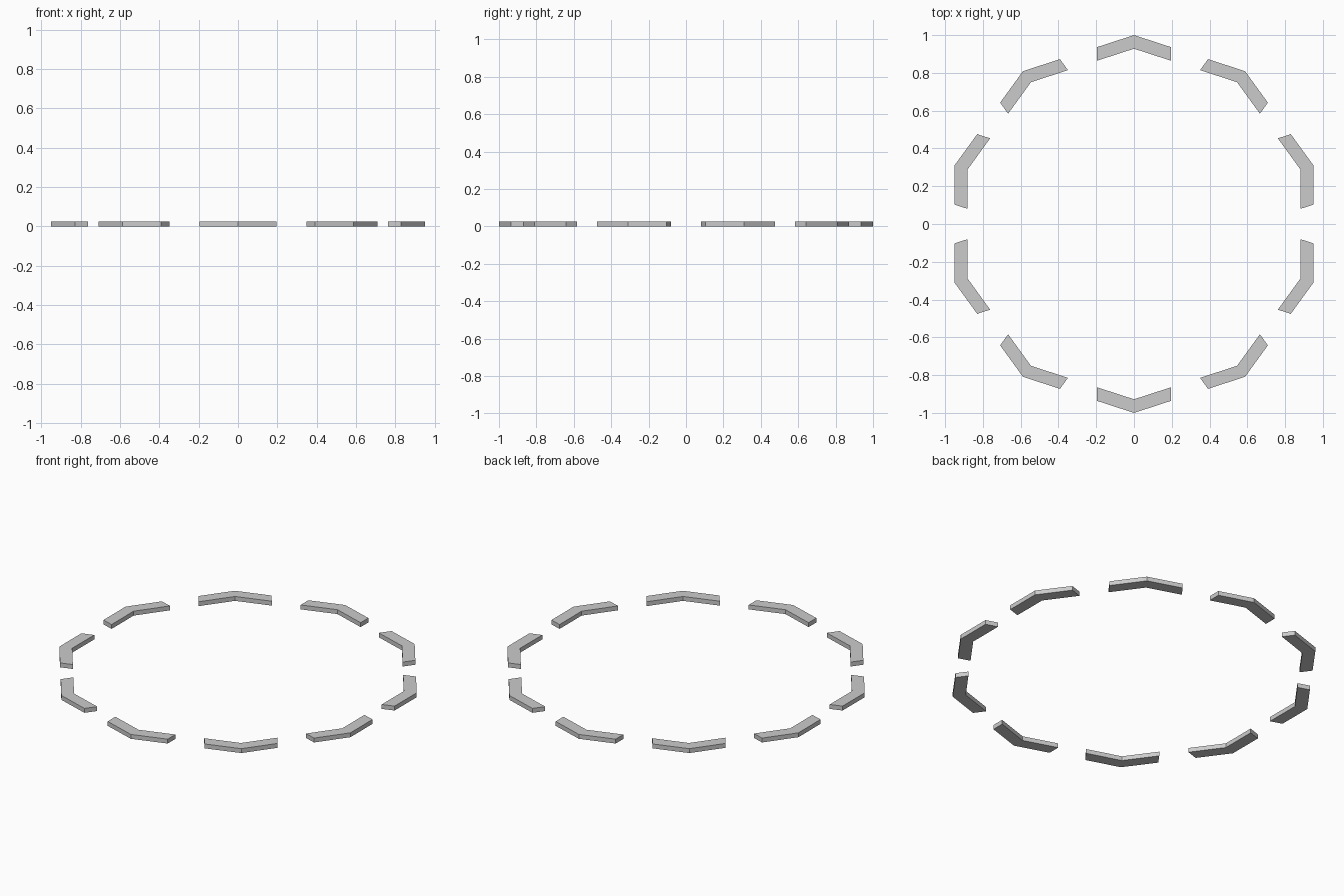
import bpy, bmesh
from math import sin, cos, tan, pi, radians

if "Cube" in bpy.data.objects:
    bpy.data.objects.remove(bpy.data.objects["Cube"])

SIDES = 10
RADIUS = 1.0        # outer corner radius of the decagon
WIDTH = 0.072       # radial width of each piece
HEIGHT = 0.026
HALF = 2 * RADIUS * sin(pi / SIDES) / 3 * cos(pi / SIDES)  # a third of a side, measured across
DROP = HALF * tan(pi / SIDES)


def chevron_segment(name, angle):
    """Bent bar around one decagon corner, extruded upward."""
    profile = [(-HALF, RADIUS - DROP), (0, RADIUS), (HALF, RADIUS - DROP)]
    ca, sa = cos(angle), sin(angle)

    def place(x, y, z):
        return (x * ca - y * sa, x * sa + y * ca, z)

    bm = bmesh.new()
    rows = [[bm.verts.new(place(x, y - inset, z)) for x, y in profile]
            for inset, z in ((0, 0), (WIDTH, 0), (WIDTH, HEIGHT), (0, HEIGHT))]
    # four long strips
    for k in range(4):
        a, b = rows[k], rows[(k + 1) % 4]
        for i in range(2):
            bm.faces.new((a[i], a[i + 1], b[i + 1], b[i]))
    # end caps
    for i in (0, 2):
        bm.faces.new([row[i] for row in rows])
    bmesh.ops.recalc_face_normals(bm, faces=bm.faces)
    mesh = bpy.data.meshes.new(name)
    bm.to_mesh(mesh)
    bm.free()
    obj = bpy.data.objects.new(name, mesh)
    bpy.context.collection.objects.link(obj)


# ring of ten separate corner pieces
for n in range(SIDES):
    chevron_segment(f"ring_segment_{n + 1}", radians(360 / SIDES * n))
